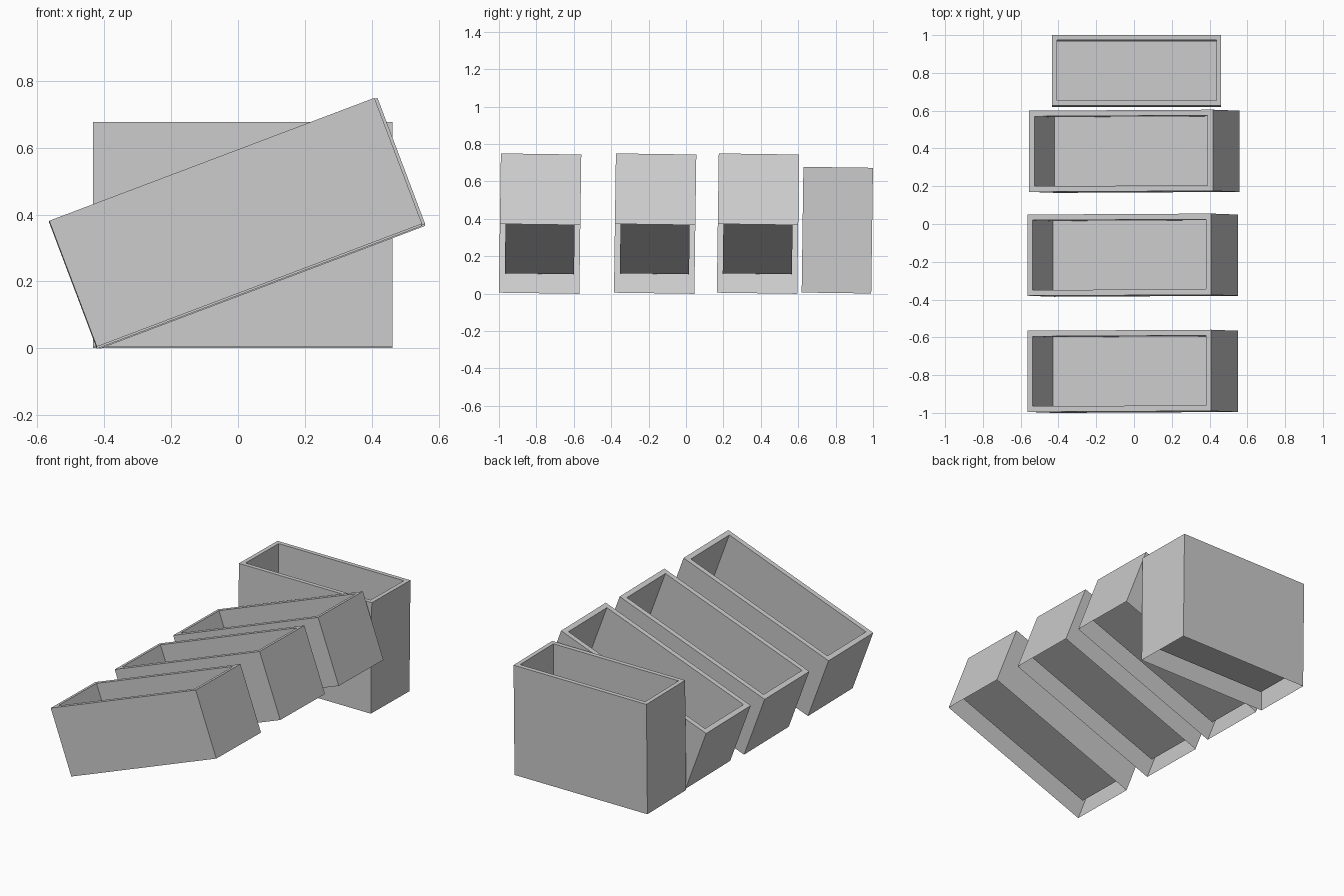
import bpy
import bmesh
from math import radians
from mathutils import Matrix, Vector

cube = bpy.data.objects.get("Cube")
if cube:
    bpy.data.objects.remove(cube, do_unlink=True)

GREY = (0.6, 0.6, 0.6, 1.0)
grey = bpy.data.materials.new("light grey")
grey.use_nodes = True
grey.diffuse_color = GREY
grey.node_tree.nodes["Principled BSDF"].inputs["Base Color"].default_value = GREY

ROLL = radians(-0.8)    # slight backward lean shared by every bin
FLOOR = 0.10            # height of the raised floor above the lower edge


def make_bin(name, size, wall, centre, tilt):
    """Open-topped bin with a flat rim, raised floor and hollow underside."""
    bm = bmesh.new()
    bmesh.ops.create_cube(bm, size=1.0)
    bmesh.ops.scale(bm, vec=size, verts=bm.verts)
    # open underside
    bottom = [f for f in bm.faces if f.normal.z < -0.5]
    bmesh.ops.delete(bm, geom=bottom, context='FACES_ONLY')
    # rim, then the cavity pushed down to the floor
    top = [f for f in bm.faces if f.normal.z > 0.5]
    bmesh.ops.inset_region(bm, faces=top, thickness=wall, use_even_offset=True)
    floor = bmesh.ops.extrude_discrete_faces(bm, faces=top)["faces"]
    bmesh.ops.translate(bm, verts=floor[0].verts, vec=(0, 0, FLOOR - size[2]))
    mesh = bpy.data.meshes.new(name)
    bm.to_mesh(mesh)
    bm.free()
    mesh.materials.append(grey)
    obj = bpy.data.objects.new(name, mesh)
    bpy.context.scene.collection.objects.link(obj)
    obj.matrix_world = (Matrix.Translation(Vector(centre))
                        @ Matrix.Rotation(ROLL, 4, 'X')
                        @ Matrix.Rotation(radians(-tilt), 4, 'Y'))


# three tilted bins in a row
for name, x, y in (("front_bin", -0.007, -0.78),
                   ("middle_bin", -0.007, -0.165),
                   ("rear_bin", 0.002, 0.385)):
    make_bin(name, (1.04, 0.43, 0.403), 0.03, (x, y, 0.374), 20.7)

# tall upright bin at the back
make_bin("upright_bin", (0.895, 0.372, 0.672), 0.026, (0.014, 0.809, 0.339), 0)
